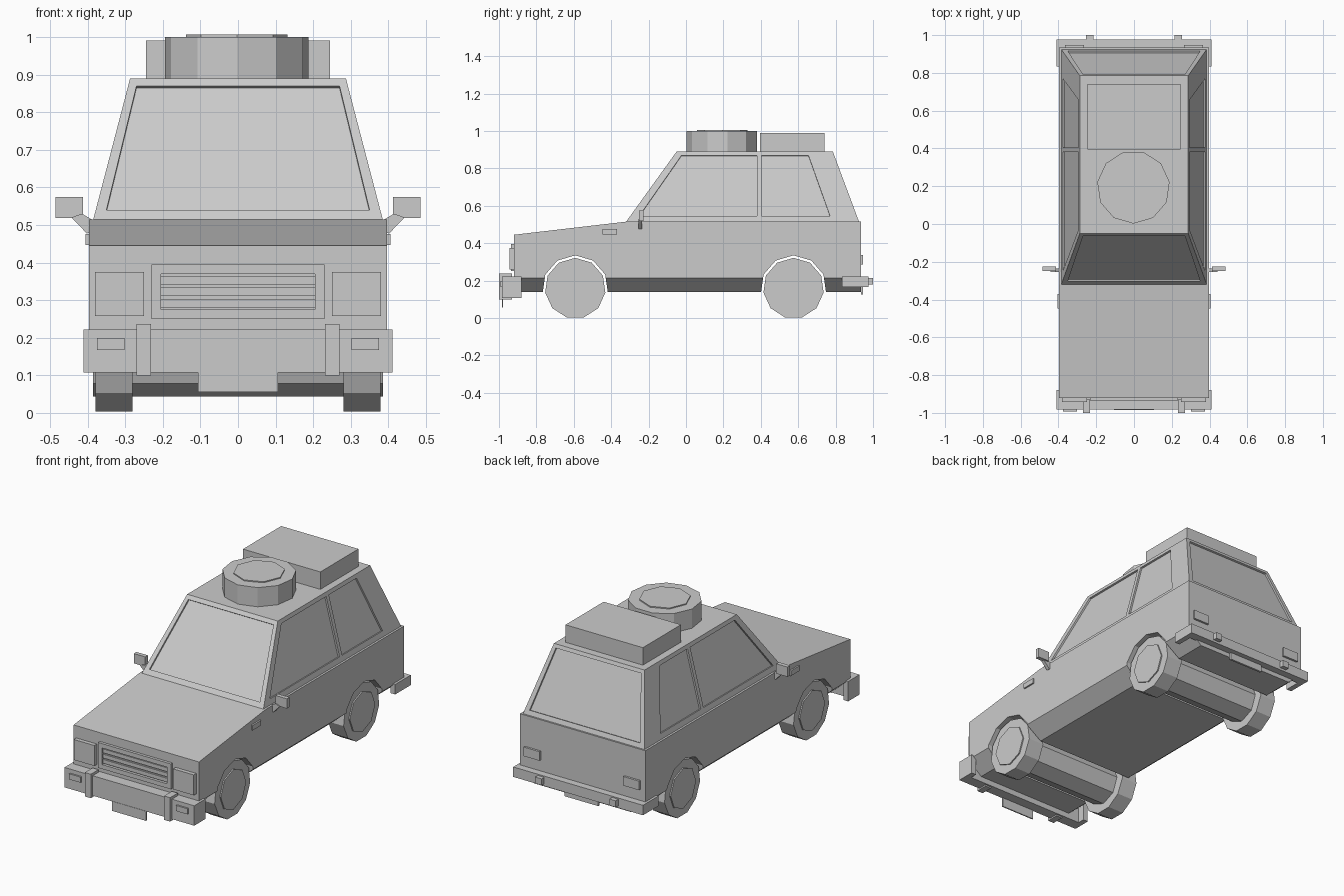
import bpy, bmesh, math
from mathutils import Vector

if "Cube" in bpy.data.objects:
    bpy.data.objects.remove(bpy.data.objects["Cube"])


def make(name, bm):
    bmesh.ops.remove_doubles(bm, verts=bm.verts, dist=1e-5)
    bmesh.ops.recalc_face_normals(bm, faces=bm.faces)
    me = bpy.data.meshes.new(name)
    bm.to_mesh(me)
    bm.free()
    ob = bpy.data.objects.new(name, me)
    bpy.context.collection.objects.link(ob)
    return ob


def face(bm, pts):
    return bm.faces.new([bm.verts.new(p) for p in pts])


def box(name, x, y, z, mirror=False):
    for s in ((1, -1) if mirror else (1,)):
        bm = bmesh.new()
        bmesh.ops.create_cube(bm, size=1)
        for v in bm.verts:
            v.co = (s * (x[0] + (v.co.x + .5) * (x[1] - x[0])),
                    y[0] + (v.co.y + .5) * (y[1] - y[0]),
                    z[0] + (v.co.z + .5) * (z[1] - z[0]))
        make(name + ("_left" if s < 0 else ""), bm)


def prism(name, n, r, lo, hi, centre, axis='X'):
    """n-sided prism; first corner points up (axis X) or forward (axis Z)."""
    bm = bmesh.new()
    ring = []
    for i in range(n):
        a = math.tau * i / n
        u, w = r * math.sin(a), r * math.cos(a)
        if axis == 'X':
            p = (lo, centre[0] + u, centre[1] + w)
        else:
            p = (centre[0] + u, centre[1] - w, lo)
        ring.append(p)
    f = face(bm, ring)
    ext = bmesh.ops.extrude_face_region(bm, geom=[f], use_keep_orig=True)
    d = Vector((hi - lo, 0, 0)) if axis == 'X' else Vector((0, 0, hi - lo))
    bmesh.ops.translate(bm, vec=d, verts=[g for g in ext['geom'] if isinstance(g, bmesh.types.BMVert)])
    return make(name, bm)


# Lower body lofted through three sections, with tucked-in sills
bm = bmesh.new()
rings = []
for y, top in ((-.92, .445), (-.32, .515), (.935, .515)):
    sec = [(.397, top), (.397, .215), (.31, .14), (-.31, .14), (-.397, .215), (-.397, top)]
    rings.append([bm.verts.new((x, y, z)) for x, z in sec])
for a, b in zip(rings, rings[1:]):
    for i in range(6):
        j = (i + 1) % 6
        bm.faces.new((a[i], a[j], b[j], b[i]))
bm.faces.new(rings[0])
bm.faces.new(rings[-1])
body = make("body", bm)

# Wheel arches cut straight through
WZ = .159
AXLES = (("front", -.592), ("rear", .575))
for tag, y in AXLES:
    cutter = prism("arch_cutter", 11, .176, -.6, .6, (y, WZ))
    cutter.hide_render = True
    mod = body.modifiers.new("arch", 'BOOLEAN')
    mod.operation, mod.solver, mod.object = 'DIFFERENCE', 'EXACT', cutter
    bpy.context.view_layer.objects.active = body
    bpy.ops.object.modifier_apply(modifier=mod.name)
    bpy.data.objects.remove(cutter)

# Cabin with recessed windows
Z0, Z1 = .515, .89


def lerp(a, b, z):
    return a + (b - a) * (z - Z0) / (Z1 - Z0)


def half_width(z):
    return lerp(.385, .287, z)


def wall(bm, outer, inner):
    o, n = [Vector(p) for p in outer], [Vector(p) for p in inner]
    nor = (o[1] - o[0]).cross(o[3] - o[0]).normalized()
    if nor.dot(o[0] - Vector((0, .3, .7))) < 0:
        nor = -nor
    deep = [p - nor * .01 for p in n]
    for i in range(4):
        j = (i + 1) % 4
        face(bm, (o[i], o[j], n[j], n[i]))
        face(bm, (n[i], n[j], deep[j], deep[i]))
    face(bm, deep)


bm = bmesh.new()
for y0, y1 in ((-.32, -.05), (.925, .785)):
    def quad(za, zb, wa, wb):
        ya, yb = lerp(y0, y1, za), lerp(y0, y1, zb)
        return [(-wa, ya, za), (wa, ya, za), (wb, yb, zb), (-wb, yb, zb)]
    wall(bm, quad(Z0, Z1, half_width(Z0), half_width(Z1)), quad(.54, .87, .35, .27))
for s in (1, -1):
    def side(za, zb, ya0, ya1, yb1, yb0):
        a, b = s * half_width(za), s * half_width(zb)
        return [(a, ya0, za), (a, ya1, za), (b, yb1, zb), (b, yb0, zb)]
    wall(bm, side(Z0, Z1, -.32, .392, .392, -.05), side(.545, .868, -.25, .38, .38, -.025))
    wall(bm, side(Z0, Z1, .392, .925, .785, .392), side(.545, .868, .404, .77, .655, .404))
for z, ya, yb in ((Z0, -.32, .925), (Z1, -.05, .785)):
    w = half_width(z)
    face(bm, [(-w, ya, z), (w, ya, z), (w, .392, z), (w, yb, z), (-w, yb, z), (-w, .392, z)])
make("cabin", bm)

# Wheels and thick axles whose ends form the hubs
for tag, y in AXLES:
    prism(tag + "_axle", 8, .115, -.386, .386, (y, WZ))
    for s in (1, -1):
        prism(tag + "_wheel", 11, .1625, s * .28, s * .379, (y, WZ))

# Roof load
box("roof_box", (-.245, .245), (.395, .74), (.885, .99))
prism("spare_wheel", 11, .193, .885, 1.0, (-.003, .195), 'Z')
prism("spare_hub", 8, .135, .99, 1.006, (-.003, .195), 'Z')

# Grille frame and slats
for z in ((.25, .275), (.37, .395)):
    box("grille_rail", (-.23, .23), (-.936, -.91), z)
box("grille_post", (.205, .23), (-.936, -.91), (.275, .37), True)
for z in (.281, .311, .341):
    box("grille_slat", (-.205, .205), (-.93, -.91), (z, z + .022))
box("headlight", (.25, .38), (-.943, -.91), (.258, .375), True)

# Front bumper with wrapped ends, indicators, overriders and plate
box("front_bumper", (-.411, .411), (-.983, -.92), (.108, .222))
box("front_bumper_end", (.38, .411), (-.93, -.88), (.108, .222), True)
box("front_indicator", (.302, .375), (-.993, -.97), (.167, .199), True)
box("front_overrider", (.232, .27), (-1.0, -.93), (.1, .237), True)
box("front_plate", (-.107, .107), (-.985, -.978), (.055, .11))

# Rear bumper, overriders, lights and plate
box("rear_bumper", (-.411, .411), (.925, .976), (.165, .222))
box("rear_bumper_end", (.38, .411), (.835, .93), (.165, .222), True)
box("rear_overrider", (.215, .255), (.96, 1.0), (.178, .215), True)
box("rear_light", (.265, .365), (.92, .947), (.285, .337), True)
box("rear_plate", (-.107, .107), (.935, .947), (.125, .17))

# Side lamps and door mirrors on bent arms
box("side_lamp", (.38, .406), (-.447, -.37), (.447, .476), True)
box("door_mirror", (.413, .485), (-.25, -.226), (.518, .574), True)
for s in (1, -1):
    bm = bmesh.new()
    prof = [(.385, .485), (.4, .475), (.445, .52), (.413, .53), (.385, .51)]
    prof = [(.39, .515), (.39, .482), (.402, .477), (.443, .52), (.415, .53)]
    a = [bm.verts.new((s * x, -.255, z)) for x, z in prof]
    b = [bm.verts.new((s * x, -.235, z)) for x, z in prof]
    bm.faces.new(a)
    bm.faces.new(b)
    for i in range(5):
        j = (i + 1) % 5
        bm.faces.new((a[i], a[j], b[j], b[i]))
    make("mirror_arm", bm)
